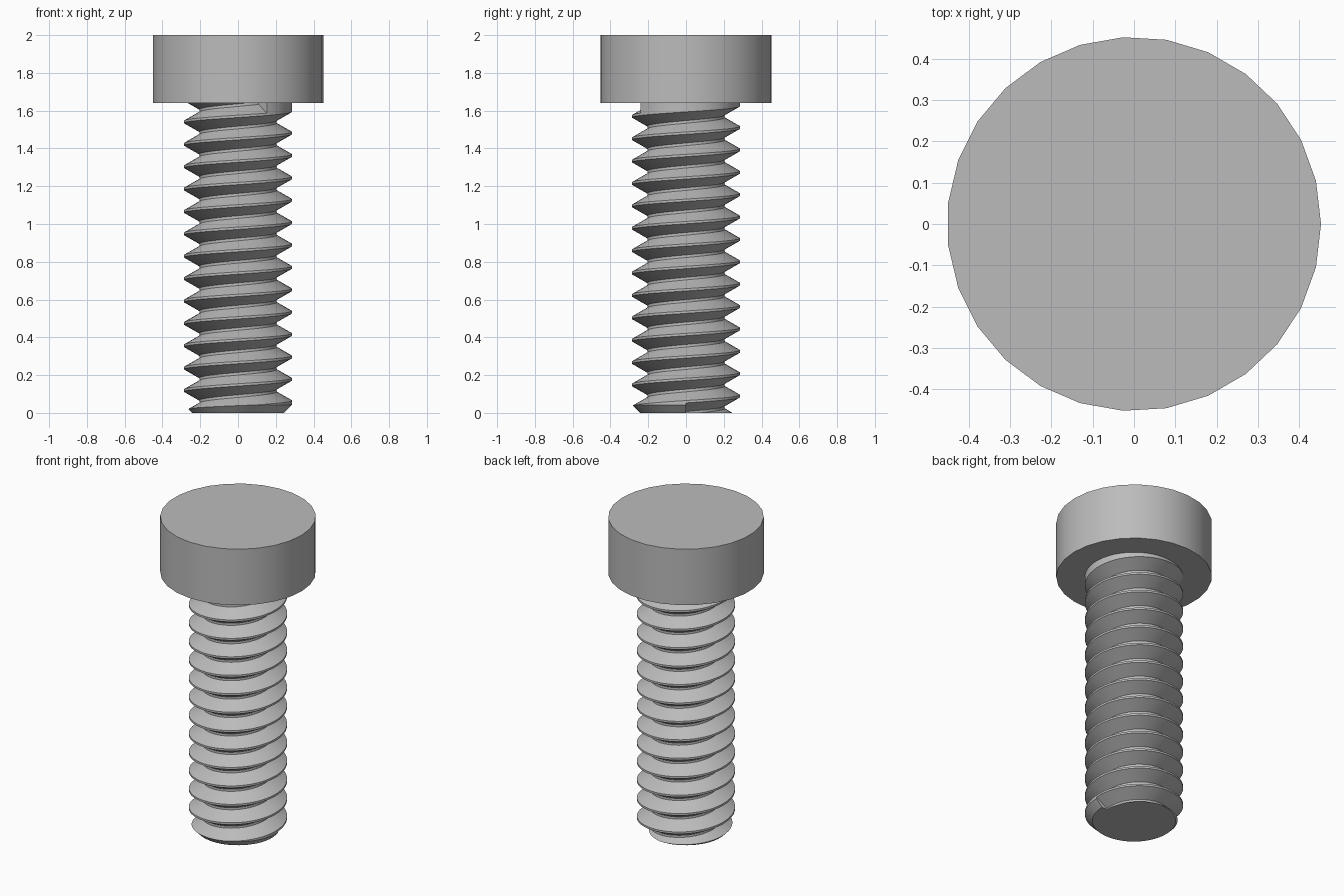
import bpy, bmesh
from math import pi, cos, sin, radians

cube = bpy.data.objects.get("Cube")
if cube:
    bpy.data.objects.remove(cube)

PITCH, LENGTH = 0.1185, 1.64          # groove climb per turn, shank length
OUTER, ROOT = 0.286, 0.205            # crest and root radii
ROOT_HALF, GROOVE_HALF = 0.007, 0.053  # half widths of groove floor and mouth
COLUMNS = 54

steel = bpy.data.materials.new("grey_steel")
steel.use_nodes = True
grey = (0.5, 0.5, 0.5, 1)
steel.diffuse_color = grey
steel.node_tree.nodes["Principled BSDF"].inputs["Base Color"].default_value = grey


def make_object(name, bm):
    bmesh.ops.recalc_face_normals(bm, faces=bm.faces)
    mesh = bpy.data.meshes.new(name)
    bm.to_mesh(mesh)
    bm.free()
    obj = bpy.data.objects.new(name, mesh)
    bpy.context.collection.objects.link(obj)
    mesh.materials.append(steel)
    return obj


def lathe(name, profile, sides):
    """Turn a closed (radius, z) outline around the z axis."""
    bm = bmesh.new()
    rings = [[bm.verts.new((r * cos(2 * pi * i / sides), r * sin(2 * pi * i / sides), z))
              for i in range(sides)] for r, z in profile]
    for low, high in zip(rings, rings[1:]):
        for i in range(sides):
            j = (i + 1) % sides
            bm.faces.new((low[i], low[j], high[j], high[i]))
    bm.faces.new(rings[0])
    bm.faces.new(rings[-1])
    return make_object(name, bm)


def smooth(obj):
    bpy.ops.object.select_all(action='DESELECT')
    obj.select_set(True)
    bpy.context.view_layer.objects.active = obj
    bpy.ops.object.shade_smooth_by_angle(angle=radians(25))


# Threaded shank: columns of groove profiles climbing with the angle
turns = int(LENGTH / PITCH) + 1
groove_end = (LENGTH / PITCH) % 1
steps = [i / COLUMNS for i in range(COLUMNS + 1)]
steps = sorted(s for s in steps if abs(s - groove_end) > 0.004)
steps = sorted(steps + [groove_end - 0.0002, groove_end + 0.0002])  # end wall of groove

bm = bmesh.new()
columns = []
for s in steps:
    column = []
    for k in range(-1, turns + 1):
        center = PITCH * (s + k)
        cut = k >= 0 and center <= LENGTH
        for dz in (-GROOVE_HALF, -ROOT_HALF, ROOT_HALF, GROOVE_HALF):
            r = ROOT if cut and abs(dz) == ROOT_HALF else OUTER
            column.append(bm.verts.new((r * cos(2 * pi * s), r * sin(2 * pi * s), center + dz)))
    columns.append(column)


def bridge(a, b):
    for i in range(min(len(a), len(b)) - 1):
        bm.faces.new((a[i], b[i], b[i + 1], a[i + 1]))


for a, b in zip(columns, columns[1:]):
    bridge(a, b)
# The seam joins one turn higher, leaving a wall where the groove starts
bridge(columns[-1], columns[0][4:])
bmesh.ops.remove_doubles(bm, verts=bm.verts, dist=0.00001)

# Close both ends with fans to the axis
rim = [e for e in bm.edges if e.is_boundary]
for z, low in ((-0.3, True), (1.88, False)):
    tip = bm.verts.new((0, 0, z))
    for e in rim:
        if (e.verts[0].co.z < LENGTH / 2) == low:
            bm.faces.new((e.verts[0], e.verts[1], tip))
bmesh.ops.triangulate(bm, faces=bm.faces)
shank = make_object("threaded_shank", bm)

# Chamfered envelope trims the shank
trim = lathe("shank_trim", [(0.243, 0), (0.32, 0.077), (0.32, 1.7), (0.243, 1.7)], 54)
trim.hide_render = True
mod = shank.modifiers.new("trim", 'BOOLEAN')
mod.operation = 'INTERSECT'
mod.solver = 'EXACT'
mod.object = trim
bpy.context.view_layer.objects.active = shank
bpy.ops.object.modifier_apply(modifier="trim")
bpy.data.objects.remove(trim)
smooth(shank)

# Plain cylindrical head
head = lathe("head", [(0.453, LENGTH), (0.453, 2)], 27)
smooth(head)
